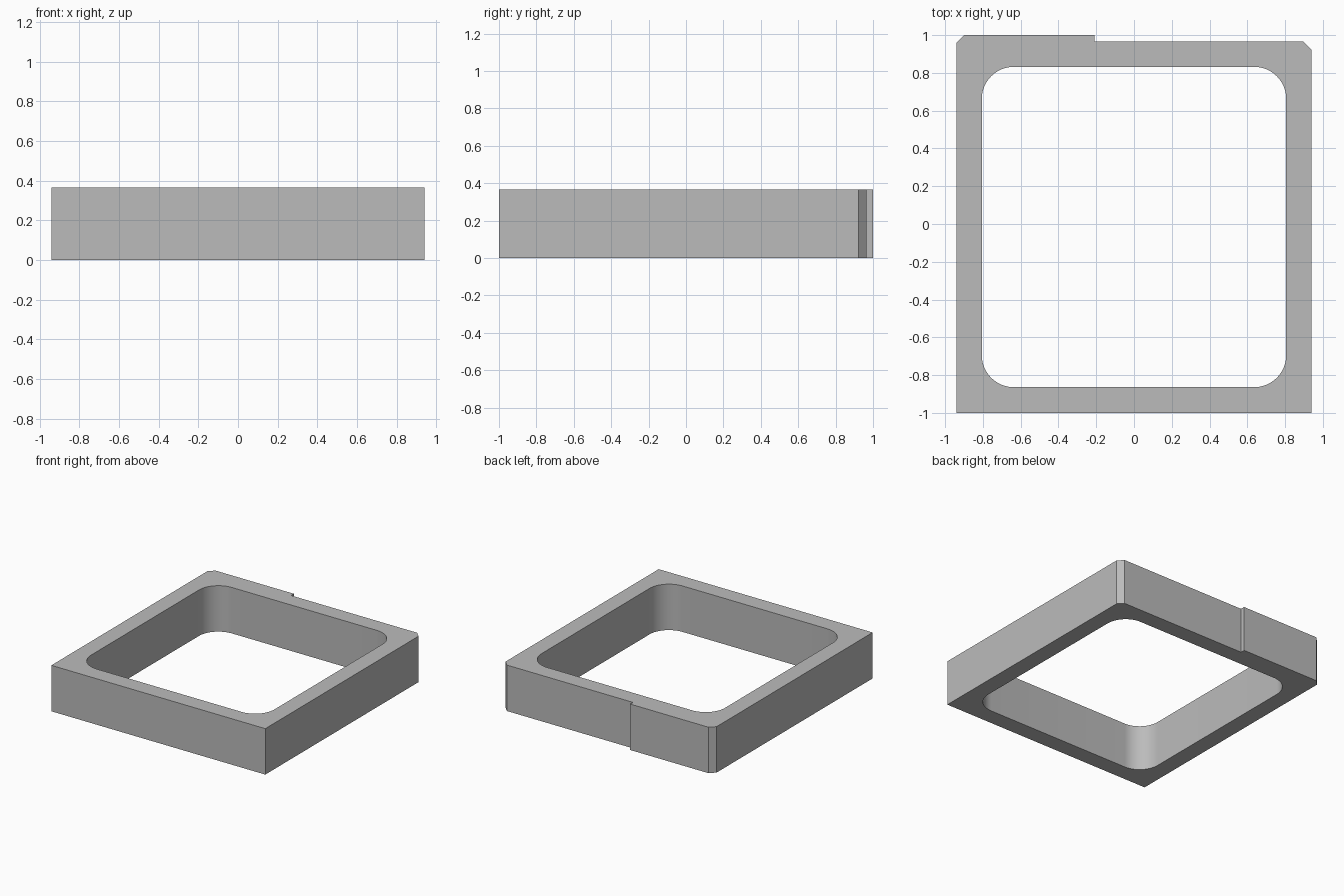
import bpy, bmesh, math

cube = bpy.data.objects.get("Cube")
if cube:
    bpy.data.objects.remove(cube, do_unlink=True)

HEIGHT = 0.365
HALF_X = 0.94
CHAMFER = 0.042
STEP_X, STEP_Y = -0.21, 0.965

grey = bpy.data.materials.new("plain grey")
grey.use_nodes = True
colour = (0.5, 0.5, 0.5, 1)
grey.diffuse_color = colour
grey.node_tree.nodes["Principled BSDF"].inputs["Base Color"].default_value = colour


def rounded_rect(x0, x1, y0, y1, r, steps=16):
    """Counter-clockwise rectangle with arc corners."""
    corners = [(x1 - r, y1 - r), (x0 + r, y1 - r), (x0 + r, y0 + r), (x1 - r, y0 + r)]
    pts = []
    for quarter, (cx, cy) in enumerate(corners):
        for i in range(steps + 1):
            a = math.pi / 2 * (quarter + i / steps)
            pts.append((cx + r * math.cos(a), cy + r * math.sin(a)))
    return pts


# Outer outline: square front corners, chamfered back corners, stepped back edge
outer = [
    (-HALF_X, -1), (HALF_X, -1),
    (HALF_X, STEP_Y - CHAMFER), (HALF_X - CHAMFER, STEP_Y),
    (STEP_X, STEP_Y), (STEP_X, 1),
    (-HALF_X + CHAMFER, 1), (-HALF_X, 1 - CHAMFER),
]
# Opening through the frame
inner = rounded_rect(-0.806, 0.806, -0.864, 0.832, 0.17)

# Fill between the two outlines, then raise to full height
bm = bmesh.new()
edges = []
for loop in (outer, inner):
    verts = [bm.verts.new((x, y, 0)) for x, y in loop]
    edges += [bm.edges.new((v, verts[i - 1])) for i, v in enumerate(verts)]
bmesh.ops.triangle_fill(bm, use_beauty=True, use_dissolve=False, edges=edges)
raised = bmesh.ops.extrude_face_region(bm, geom=bm.faces[:], use_keep_orig=True)
top = [g for g in raised["geom"] if isinstance(g, bmesh.types.BMVert)]
bmesh.ops.translate(bm, verts=top, vec=(0, 0, HEIGHT))
bmesh.ops.recalc_face_normals(bm, faces=bm.faces[:])

mesh = bpy.data.meshes.new("frame")
bm.to_mesh(mesh)
bm.free()
mesh.materials.append(grey)
frame = bpy.data.objects.new("frame", mesh)
bpy.context.collection.objects.link(frame)

# Smooth the rounded corners, keep every hard edge
bpy.ops.object.select_all(action='DESELECT')
frame.select_set(True)
bpy.context.view_layer.objects.active = frame
bpy.ops.object.shade_smooth_by_angle(angle=math.radians(30))
